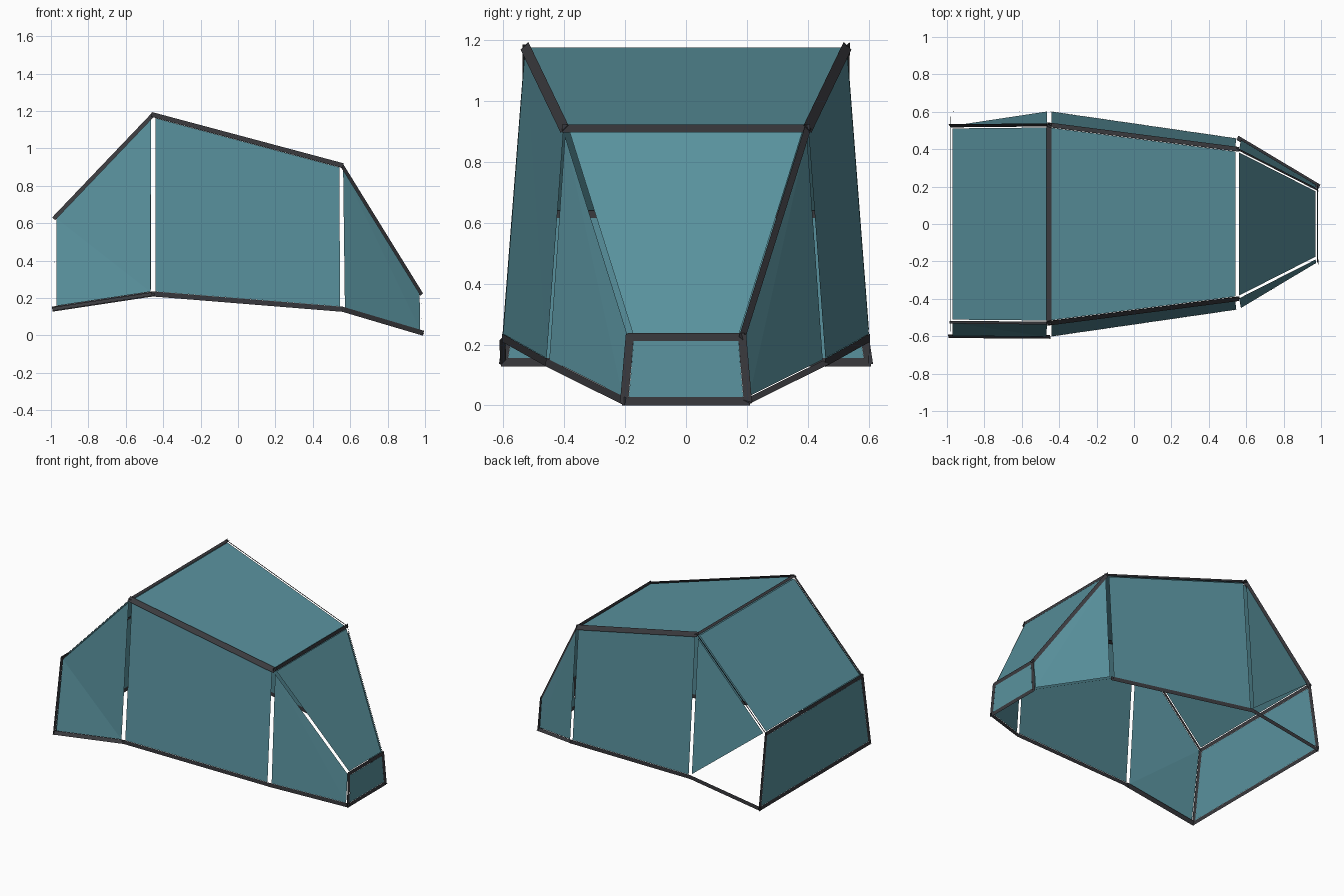
import bpy
from mathutils import Vector as V

if "Cube" in bpy.data.objects:
    bpy.data.objects.remove(bpy.data.objects["Cube"])


def material(name, rgb):
    m = bpy.data.materials.new(name)
    m.diffuse_color = (*rgb, 1)
    m.use_nodes = True
    m.node_tree.nodes["Principled BSDF"].inputs["Base Color"].default_value = m.diffuse_color
    return m


GLASS = material("teal glass", (0.1, 0.285, 0.34))
METAL = material("dark frame", (0.042, 0.042, 0.048))


def build(name, points, mat):
    faces = [(0, 1, 2), (0, 2, 3)] if len(points) == 4 else [(0, 1, 2)]
    mesh = bpy.data.meshes.new(name)
    mesh.from_pydata([tuple(p) for p in points], [], faces)
    mesh.materials.append(mat)
    obj = bpy.data.objects.new(name, mesh)
    bpy.context.collection.objects.link(obj)
    return obj


def pane(name, points, gap=0.014):
    """Glass sheet pulled in from its outline, leaving a gap to the frame."""
    n = len(points)
    inset = []
    for i, p in enumerate(points):
        a, b = points[i - 1] - p, points[(i + 1) % n] - p
        inset.append(p + gap * (a.normalized() + b.normalized()))
    build(name, inset, GLASS)


def strip(name, a, b, normal, width=0.027):
    """Flat frame strip along an edge, facing the given way."""
    d = (b - a).normalized()
    side = d.cross(V(normal)).normalized() * width / 2
    a, b = a - d * 0.008, b + d * 0.008
    build(name, [a - side, b - side, b + side, a + side], METAL)


# Stations from the wide tail to the narrow nose: upper and lower corners
UPPER = [(-0.98, 0.525, 0.63), (-0.455, 0.53, 1.18), (0.555, 0.4, 0.91), (0.978, 0.185, 0.225)]
LOWER = [(-0.985, 0.6, 0.142), (-0.455, 0.604, 0.222), (0.56, 0.457, 0.14), (0.985, 0.203, 0.014)]


def corner(table, i, s):
    x, y, z = table[i]
    return V((x, y * s, z))


def up(i, s):
    return corner(UPPER, i, s)


def low(i, s):
    return corner(LOWER, i, s)


# Top panes, tail pane and nose pane
for i, name in enumerate(("rear_roof_pane", "roof_pane", "windshield_pane")):
    pane(name, [up(i, -1), up(i + 1, -1), up(i + 1, 1), up(i, 1)])
for i, name in ((0, "tail_pane"), (3, "nose_pane")):
    pane(name, [low(i, -1), low(i, 1), up(i, 1), up(i, -1)])

# Side panes; the left rear one is a triangle with an open lower corner
for s, side in ((-1, "right"), (1, "left")):
    for i, part in enumerate(("rear", "middle", "front")):
        pts = [up(i, s), low(i, s), low(i + 1, s), up(i + 1, s)]
        if s == 1 and i == 0:
            del pts[1]
        pane(f"{side}_{part}_pane", pts)

# Upright frames around the tail and nose
for i, part in ((0, "tail"), (3, "nose")):
    strip(part + "_top_bar", up(i, -1), up(i, 1), (1, 0, 0))
    strip(part + "_bottom_bar", low(i, -1), low(i, 1), (1, 0, 0))
    for s, side in ((-1, "right"), (1, "left")):
        strip(f"{part}_{side}_post", low(i, s), up(i, s), (1, 0, 0))

# Cross bars over the roof
strip("roof_cross_bar", up(1, -1), up(1, 1), (0, 0, 1))
strip("windshield_cross_bar", up(2, -1), up(2, 1), (1, 0, 0))

# Long roof edge bars and lower sill bars on both sides
for s, side in ((-1, "right"), (1, "left")):
    strip(side + "_roof_bar", up(1, s), up(2, s), (0, s, 1), 0.036)
    strip(side + "_middle_sill", low(1, s), low(2, s), (0, s, 0))
strip("right_rear_sill", low(0, -1), low(1, -1), (0, -1, 1))
strip("left_rear_sill", low(0, 1), low(1, 1), (0, 1, 0))
strip("right_front_sill", low(2, -1), low(3, -1), (0.5, -0.85, 0))
strip("left_front_sill", low(2, 1), low(3, 1), (0, 1, 2))

# Sloping edge bars
strip("left_windshield_bar", up(2, 1), up(3, 1), (0.5, 0.85, 0.6))
strip("right_rear_roof_bar", up(0, -1), up(1, -1), (-0.73, 0, 0.69), 0.015)
strip("left_rear_roof_bar", up(0, 1), up(1, 1), (0.73, 1.28, -0.69))
